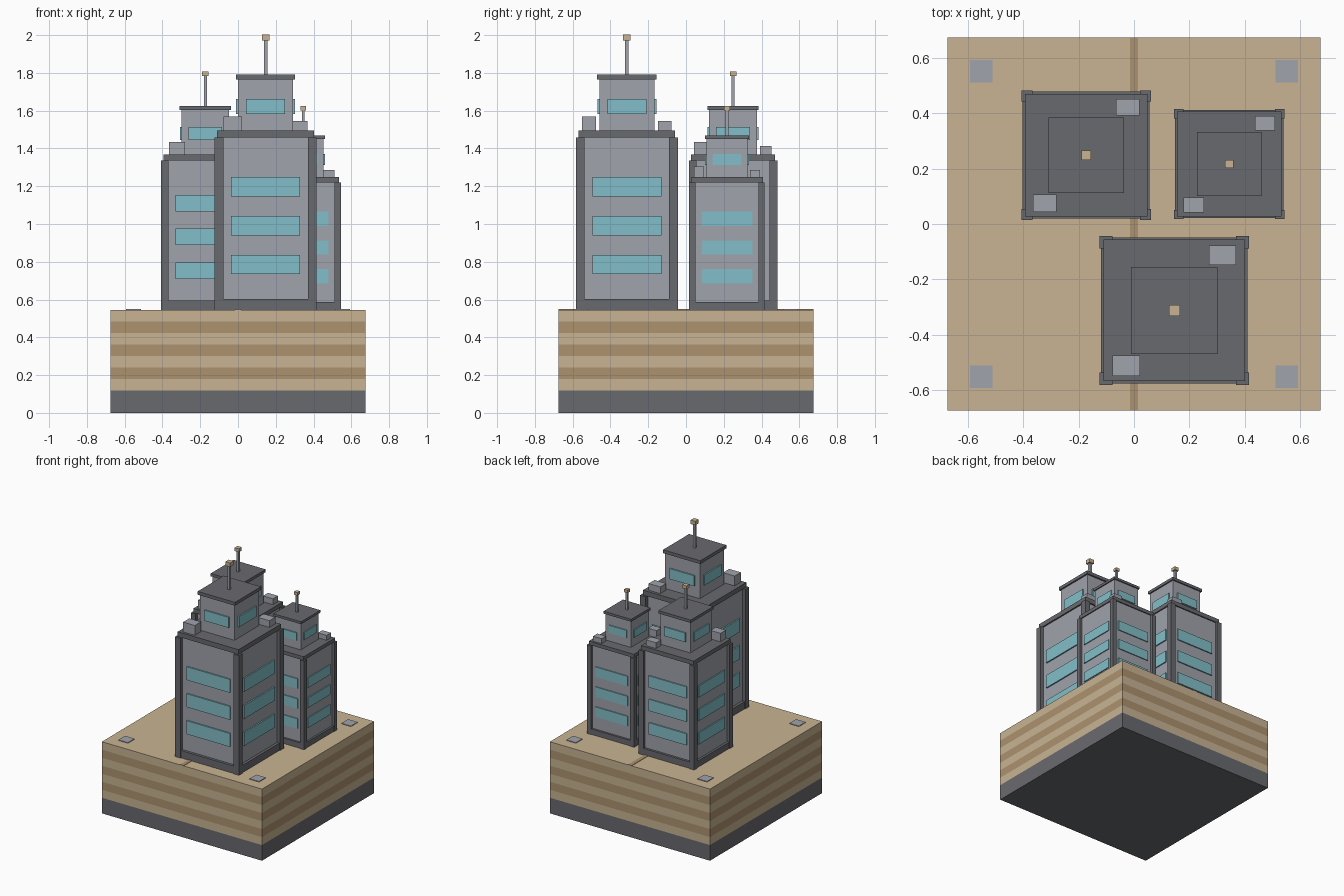
import bpy
from mathutils import Vector

default = bpy.data.objects.get("Cube")
if default:
    bpy.data.objects.remove(default, do_unlink=True)


def material(name, rgb):
    m = bpy.data.materials.new(name)
    m.use_nodes = True
    m.diffuse_color = (*rgb, 1)
    bsdf = m.node_tree.nodes["Principled BSDF"]
    bsdf.inputs["Base Color"].default_value = (*rgb, 1)
    bsdf.inputs["Roughness"].default_value = 0.8
    return m


SAND = material("sand", (0.578, 0.456, 0.292))
BROWN = material("dark sand", (0.418, 0.287, 0.162))
DARK = material("dark grey", (0.141, 0.144, 0.159))
GREY = material("light grey", (0.352, 0.366, 0.407))
GLASS = material("cyan glass", (0.223, 0.515, 0.578))


def boxes(name, mat, items, scale=1, origin=(0, 0, 0)):
    """One object from boxes given as (x, y, z_low, z_high, width, depth)."""
    verts, faces = [], []
    for x, y, low, high, w, d in items:
        n = len(verts)
        for z in (low, high):
            for sx, sy in ((-1, -1), (1, -1), (1, 1), (-1, 1)):
                verts.append(Vector((x + sx * w / 2, y + sy * d / 2, z)) * scale)
        faces += [(n + 3, n + 2, n + 1, n), (n + 4, n + 5, n + 6, n + 7)]
        faces += [(n + i, n + (i + 1) % 4, n + 4 + (i + 1) % 4, n + 4 + i)
                  for i in range(4)]
    mesh = bpy.data.meshes.new(name)
    mesh.from_pydata(verts, [], faces)
    mesh.materials.append(mat)
    ob = bpy.data.objects.new(name, mesh)
    ob.location = origin
    bpy.context.collection.objects.link(ob)
    return ob


def window_band(wall, width, low, high):
    """The same thin window on all four sides of a square wall."""
    t = 0.01
    r = wall + t / 2
    return ([(0, s * r, low, high, width, t) for s in (-1, 1)]
            + [(s * r, 0, low, high, t, width) for s in (-1, 1)])


# Layered ground block
SIDE, FOOT, TOP = 1.35, 0.119, 0.546
boxes("ground_foundation", DARK, [(0, 0, 0, FOOT, SIDE, SIDE)])
step = (TOP - FOOT) / 7
for i in range(7):
    boxes(f"ground_layer_{i + 1}", BROWN if i % 2 else SAND,
          [(0, 0, FOOT + i * step, FOOT + (i + 1) * step, SIDE, SIDE)])

# Path and corner pads on the ground
boxes("path", BROWN, [(0, 0, TOP, TOP + 0.003, 0.03, SIDE)])
boxes("corner_pads", GREY, [(sx * 0.553, sy * 0.553, TOP, TOP + 0.005, 0.08, 0.08)
                            for sx in (-1, 1) for sy in (-1, 1)])


def tower(label, x, y, k):
    def part(name, mat, items):
        boxes(f"{label}_{name}", mat, items, k, (x, y, TOP))

    # Main shaft
    part("plinth", DARK, [(0, 0, 0, 0.056, 0.53, 0.53)])
    part("body", GREY, [(0, 0, 0.056, 0.912, 0.49, 0.49)])
    part("corner_pillars", DARK, [(sx * 0.247, sy * 0.247, 0, 0.912, 0.046, 0.046)
                                  for sx in (-1, 1) for sy in (-1, 1)])
    part("roof", DARK, [(0, 0, 0.912, 0.949, 0.512, 0.512)])
    bands = []
    for z in (0.239, 0.445, 0.651):
        bands += window_band(0.245, 0.366, z - 0.051, z + 0.051)
    part("windows", GLASS, bands)

    # Upper storey
    part("penthouse", GREY, [(0, 0, 0.949, 1.22, 0.292, 0.292)])
    part("penthouse_windows", GLASS, window_band(0.146, 0.206, 1.036, 1.116))
    part("penthouse_roof", DARK, [(0, 0, 1.22, 1.245, 0.314, 0.314)])

    # Roof equipment and mast
    part("roof_units", GREY, [(-0.174, -0.2, 0.949, 1.024, 0.098, 0.074),
                              (0.174, 0.2, 0.949, 1.0, 0.098, 0.07)])
    part("mast", GREY, [(0, 0, 1.245, 1.43, 0.019, 0.019)])
    part("mast_beacon", SAND, [(0, 0, 1.426, 1.456, 0.04, 0.04)])


tower("front_tower", 0.146, -0.313, 1)
tower("back_right_tower", -0.173, 0.249, 0.867)
tower("back_left_tower", 0.345, 0.217, 0.74)
